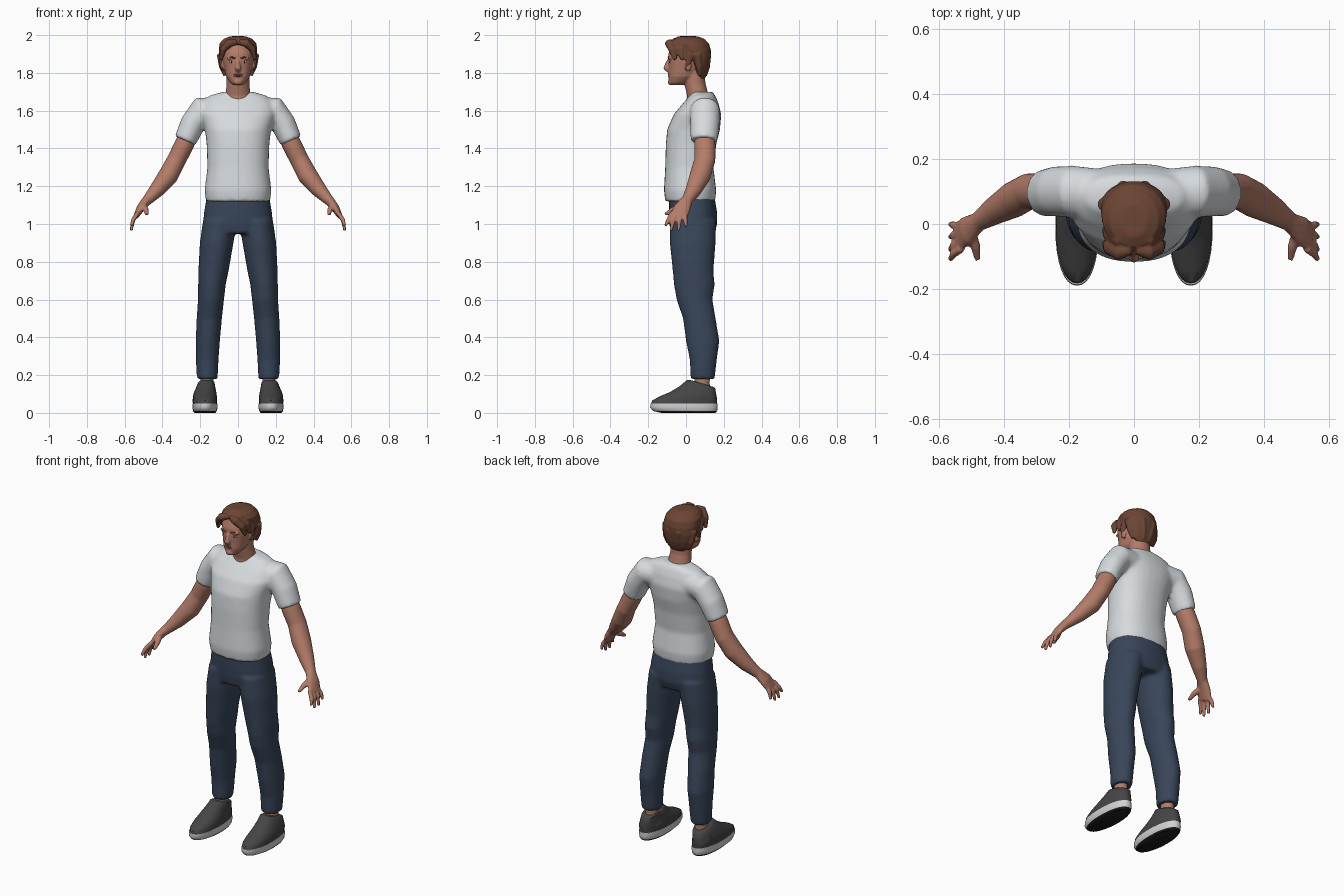
import bpy, bmesh, math
from mathutils import Vector, Matrix

cube = bpy.data.objects.get("Cube")
if cube:
    bpy.data.objects.remove(cube)


def material(name, r, g, b):
    mat = bpy.data.materials.new(name)
    mat.use_nodes = True
    mat.diffuse_color = (r, g, b, 1)
    shader = mat.node_tree.nodes["Principled BSDF"]
    shader.inputs["Base Color"].default_value = (r, g, b, 1)
    shader.inputs["Roughness"].default_value = .8
    return mat


skin = material("skin", .45, .2, .14)
lip_red = material("lip", .3, .1, .08)
brown = material("brown hair", .15, .06, .035)
white = material("white cotton", .68, .71, .73)
denim = material("navy denim", .04, .06, .1)
charcoal = material("charcoal canvas", .06, .06, .06)
rubber = material("pale rubber", .65, .65, .65)
black = material("black rubber", .01, .01, .01)
eye_white = material("eye white", .6, .55, .52)


def loft(bm, rings, flat=False, power=2, n=32):
    """Skin closed rings (x, y, z, half depth, half width) along a path."""
    points = [Vector(r[:3]) for r in rings]
    loops = []
    for i, (p, ring) in enumerate(zip(points, rings)):
        t = points[min(i + 1, len(points) - 1)] - points[max(i - 1, 0)]
        t = Vector((0, 0, 1)) if flat else t.normalized()
        u = Vector((0, 1, 0))
        u = (u - t * u.dot(t)).normalized()
        w = t.cross(u)
        loop = []
        for k in range(n):
            c, s = math.cos(math.tau * k / n), math.sin(math.tau * k / n)
            c = math.copysign(abs(c) ** (2 / power), c)
            s = math.copysign(abs(s) ** (2 / power), s)
            loop.append(bm.verts.new(p + u * c * ring[3] + w * s * ring[4]))
        loops.append(loop)
    for lo, hi in zip(loops, loops[1:]):
        for k in range(n):
            j = (k + 1) % n
            bm.faces.new((lo[k], lo[j], hi[j], hi[k]))
    bm.faces.new(loops[0][::-1])
    bm.faces.new(loops[-1])


def stack(bm, rows, x=0, power=2):
    """Level rings given as (z, front y, back y, half width)."""
    loft(bm, [(x, (f + b) / 2, z, (b - f) / 2, w) for z, f, b, w in rows], True, power)


def limb(bm, side, rings):
    loft(bm, [(side * x, y, z, a, b) for x, y, z, a, b in rings], n=20)


def ball(bm, loc, size):
    bmesh.ops.create_uvsphere(bm, u_segments=20, v_segments=12, radius=1,
                              matrix=Matrix.LocRotScale(Vector(loc), None, Vector(size)))


def finish(name, bm, mats, voxel=0, smooth=0):
    """Make the object, optionally fusing its volumes into one soft skin."""
    bmesh.ops.recalc_face_normals(bm, faces=bm.faces)
    mesh = bpy.data.meshes.new(name)
    bm.to_mesh(mesh)
    bm.free()
    obj = bpy.data.objects.new(name, mesh)
    bpy.context.collection.objects.link(obj)
    for mat in mats:
        mesh.materials.append(mat)
    bpy.ops.object.select_all(action='DESELECT')
    obj.select_set(True)
    bpy.context.view_layer.objects.active = obj
    bpy.ops.object.shade_smooth_by_angle(angle=math.radians(50))
    if voxel:
        fuse = obj.modifiers.new("fuse", 'REMESH')
        fuse.mode, fuse.voxel_size, fuse.use_smooth_shade = 'VOXEL', voxel, True
        soft = obj.modifiers.new("soften", 'SMOOTH')
        soft.factor, soft.iterations = .5, smooth
    return obj


SIDES = (("left", 1), ("right", -1))

# Shirt: torso with two short sleeves
bm = bmesh.new()
stack(bm, [(1.12, -.11, .155, .17), (1.18, -.117, .16, .177), (1.3, -.11, .145, .162),
           (1.42, -.107, .16, .166), (1.5, -.1, .18, .175), (1.58, -.065, .187, .2),
           (1.64, -.015, .172, .19), (1.68, .02, .155, .15), (1.7, .03, .14, .08)], power=2.3)
for _, s in SIDES:
    limb(bm, s, [(.1, .1, 1.6, .07, .07), (.19, .1, 1.6, .08, .077),
                 (.24, .1, 1.53, .078, .067), (.28, .095, 1.44, .072, .06)])
finish("shirt", bm, [white], .01, 8)

# Trousers: hips and two legs
bm = bmesh.new()
stack(bm, [(.95, -.08, .15, .16), (1, -.088, .165, .185), (1.06, -.09, .165, .18),
           (1.15, -.09, .15, .165)], power=2.3)
for _, s in SIDES:
    legs = [(.095, 1.02, -.085, .16, .09), (.113, .9, -.086, .157, .089),
            (.13, .75, -.07, .145, .08), (.138, .68, -.064, .152, .073),
            (.143, .6, -.05, .14, .069), (.152, .5, -.016, .157, .067),
            (.16, .38, 0, .177, .064), (.163, .28, .02, .163, .06),
            (.163, .18, .024, .152, .055)]
    loft(bm, [(s * x, (f + b) / 2, z, (b - f) / 2, w) for x, z, f, b, w in legs], True)
finish("trousers", bm, [denim], .01, 5)

# Arms with palm, four spread fingers and thumb
for label, s in SIDES:
    bm = bmesh.new()
    limb(bm, s, [(.24, .1, 1.51, .05, .045), (.285, .1, 1.42, .056, .052),
                 (.325, .1, 1.34, .056, .05), (.37, .075, 1.255, .056, .053),
                 (.43, .04, 1.18, .043, .041), (.49, 0, 1.115, .027, .025)])
    limb(bm, s, [(.475, .01, 1.135, .028, .027), (.515, -.02, 1.085, .045, .022),
                 (.54, -.04, 1.04, .046, .014)])
    for i, (y, z) in enumerate([(-.11, .99), (-.08, .965), (-.04, .965), (0, .985)]):
        base = -.076 + i * .023
        limb(bm, s, [(.53, base, 1.06, .012, .012),
                     (.556, (base + y) / 2, 1.02, .012, .012), (.565, y, z, .008, .008)])
    limb(bm, s, [(.505, -.02, 1.1, .018, .018), (.487, -.07, 1.075, .015, .015),
                 (.482, -.11, 1.05, .009, .009)])
    finish(label + "_arm", bm, [skin], .006, 3)

# Shoes, soles and ankles
for label, s in SIDES:
    x = s * .175
    bm = bmesh.new()
    stack(bm, [(.04, -.184, .163, .064), (.065, -.18, .165, .065), (.085, -.145, .164, .064),
               (.11, -.085, .163, .06), (.14, -.035, .16, .052), (.17, 0, .155, .045),
               (.175, .01, .145, .036)], x, 2.2)
    for v in bm.verts:
        if v.co.z > .1:
            v.co.z -= max(v.co.y - .02, 0) * .3
            v.co.x -= s * (v.co.z - .1) * .12
    finish(label + "_shoe", bm, [charcoal])
    bm = bmesh.new()
    stack(bm, [(0, -.13, .155, .055), (.01, -.175, .165, .063), (.03, -.19, .168, .067),
               (.05, -.187, .167, .066)], x, 2.2)
    sole = finish(label + "_sole", bm, [rubber, black])
    for face in sole.data.polygons:
        face.material_index = int(face.center.z < .009)
    bm = bmesh.new()
    stack(bm, [(.1, .045, .13, .034), (.16, .045, .125, .034), (.24, .045, .13, .036)], s * .165)
    finish(label + "_ankle", bm, [skin])

# Head: skull, neck, nose, brow, chin and ears
bm = bmesh.new()
stack(bm, [(1.735, -.08, -.02, .025), (1.75, -.089, .01, .043), (1.78, -.093, .06, .063),
           (1.82, -.093, .088, .072), (1.86, -.095, .1, .08), (1.9, -.094, .11, .084),
           (1.95, -.075, .1, .075), (1.98, -.03, .06, .04)], power=2.2)
loft(bm, [(0, .07, 1.64, .07, .08), (0, .06, 1.69, .055, .066), (0, .048, 1.74, .055, .06),
          (0, .04, 1.82, .06, .06)])
loft(bm, [(0, -.085, 1.875, .01, .009), (0, -.098, 1.845, .014, .011),
          (0, -.104, 1.825, .017, .017), (0, -.092, 1.812, .012, .014)])
ball(bm, (0, -.08, 1.752), (.024, .017, .017))
for _, s in SIDES:
    ball(bm, (s * .034, -.081, 1.878), (.026, .014, .009))
    ball(bm, (s * .083, .012, 1.84), (.011, .018, .032))
finish("head", bm, [skin], .005, 3)

# Eyes, eyebrows and lips
for label, s in SIDES:
    bm = bmesh.new()
    ball(bm, (s * .033, -.078, 1.858), (.015, .01, .007))
    finish(label + "_eye", bm, [eye_white])
    bm = bmesh.new()
    ball(bm, (s * .033, -.085, 1.858), (.006, .004, .006))
    finish(label + "_iris", bm, [black])
    bm = bmesh.new()
    limb(bm, s, [(.014, -.092, 1.876, .004, .004), (.036, -.092, 1.884, .005, .005),
                 (.056, -.078, 1.878, .003, .003)])
    finish(label + "_eyebrow", bm, [brown])
bm = bmesh.new()
for z in (1.783, 1.791):
    ball(bm, (0, -.087, z), (.024, .009, .005))
finish("lips", bm, [lip_red])

# Hair: cap plus swept locks falling from a centre parting
bm = bmesh.new()
stack(bm, [(1.77, .06, .1, .045), (1.8, .04, .115, .07), (1.84, .028, .125, .086),
           (1.88, .0, .131, .098), (1.92, -.05, .132, .102), (1.955, -.083, .122, .098),
           (1.98, -.07, .098, .076), (1.994, -.04, .06, .04)])
for _, s in SIDES:
    for i in range(3):
        y = i * .04
        limb(bm, s, [(.008, y - .08, 1.965 + i * .006, .014, .014),
                     (.045, y - .088, 1.957 + i * .006, .024, .022),
                     (.078, y - .07, 1.925, .024, .018), (.091, y - .058, 1.87, .01, .008)])
    limb(bm, s, [(.085, .02, 1.9, .025, .015), (.09, .01, 1.85, .015, .008),
                 (.082, 0, 1.815, .006, .005)])
    for i in range(4):
        limb(bm, s, [(.095 - i * .02, .06 + i * .018, 1.9, .02, .018),
                     (.084 - i * .02, .07 + i * .013, 1.83, .018, .016),
                     (.07 - i * .017, .073 + i * .01, 1.785, .008, .008)])
finish("hair", bm, [brown], .005, 3)
